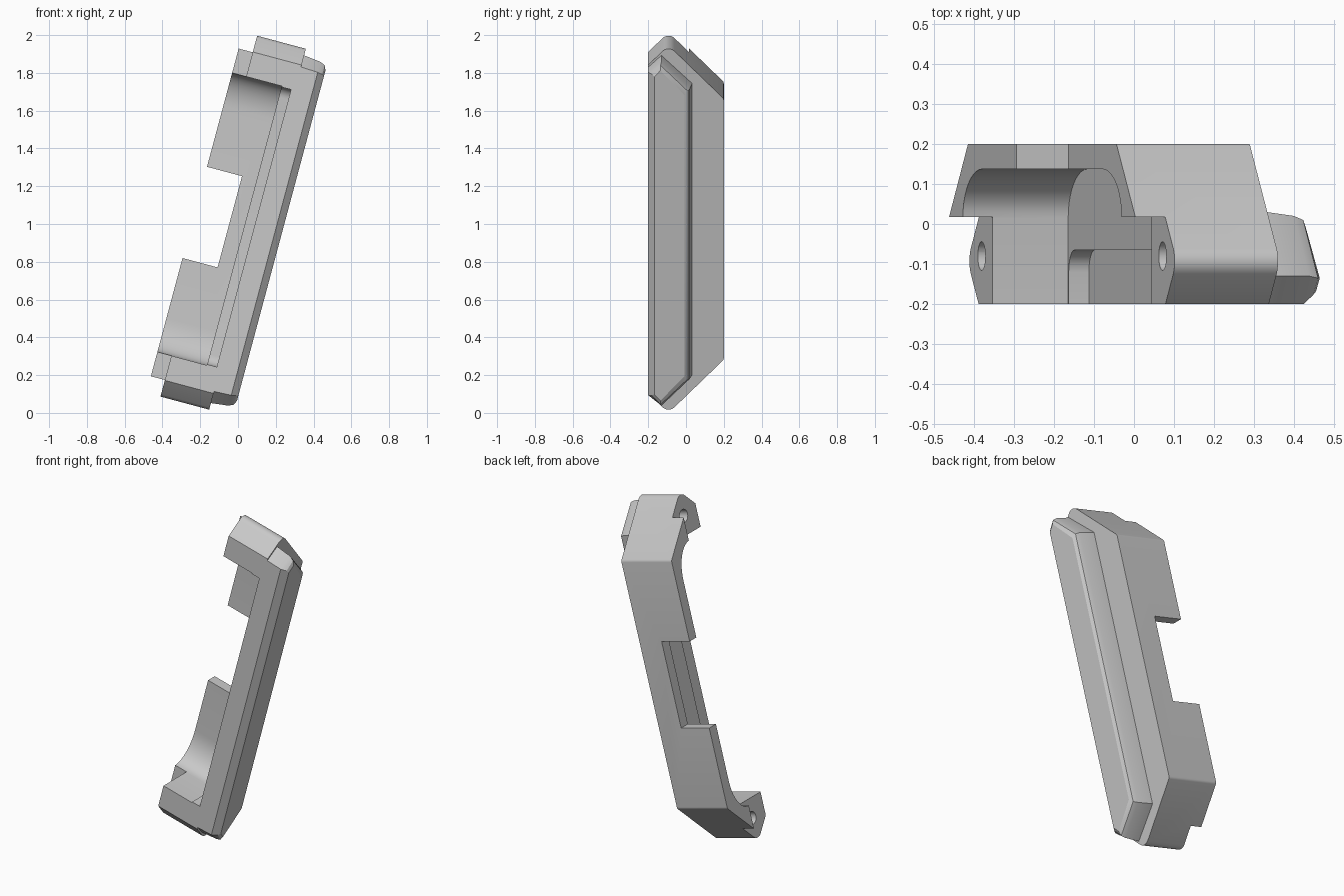
import bpy, bmesh, math
from mathutils import Matrix, Vector

if "Cube" in bpy.data.objects:
    bpy.data.objects.remove(bpy.data.objects["Cube"])

grey = bpy.data.materials.new("plain grey")
grey.use_nodes = True
COLOUR = (0.58, 0.58, 0.58, 1)
grey.diffuse_color = COLOUR
grey.node_tree.nodes["Principled BSDF"].inputs["Base Color"].default_value = COLOUR


def loft(name, sections):
    """Solid through (x, outline) sections; each outline is a list of (y, z)."""
    bm = bmesh.new()
    rings = [[bm.verts.new((x, y, z)) for y, z in pts] for x, pts in sections]
    n = len(rings[0])
    for a, b in zip(rings, rings[1:]):
        for i in range(n):
            j = (i + 1) % n
            bm.faces.new((a[i], a[j], b[j], b[i]))
    bm.faces.new(rings[0][::-1])
    bm.faces.new(rings[-1])
    bmesh.ops.recalc_face_normals(bm, faces=bm.faces)
    mesh = bpy.data.meshes.new(name)
    bm.to_mesh(mesh)
    bm.free()
    mesh.materials.append(grey)
    ob = bpy.data.objects.new(name, mesh)
    bpy.context.collection.objects.link(ob)
    return ob


def extrude(name, x0, x1, outline):
    return loft(name, [(x0, outline), (x1, outline)])


def box(name, x0, x1, y0, y1, z):
    return extrude(name, x0, x1, [(y0, -z), (y1, -z), (y1, z), (y0, z)])


def mirrored(half):
    """Close an upper half outline with its mirror image."""
    return half + [(y, -z) for y, z in reversed(half)]


def fillet(p, corner, q, r, steps=6):
    """Arc points rounding a corner between the directions to p and q."""
    p, c, q = Vector(p), Vector(corner), Vector(q)
    u, v = (p - c).normalized(), (q - c).normalized()
    half = u.angle(v) / 2
    centre = c + (u + v).normalized() * (r / math.sin(half))
    start = (c + u * (r / math.tan(half)) - centre).normalized()
    end = (c + v * (r / math.tan(half)) - centre).normalized()
    points = []
    for i in range(steps + 1):
        t = i / steps * (math.pi / 2 - half) * 2
        sweep = math.pi - 2 * half
        d = (start * math.sin(sweep - t) + end * math.sin(t)) / math.sin(sweep)
        points.append(tuple(centre + d * r))
    return points


def combine(target, tool, operation):
    mod = target.modifiers.new("combine", "BOOLEAN")
    mod.operation, mod.object, mod.solver = operation, tool, "EXACT"
    bpy.context.view_layer.objects.active = target
    bpy.ops.object.modifier_apply(modifier=mod.name)
    bpy.data.objects.remove(tool)


# Main body: six-sided outline with rounded ends
front, apex, back = (-0.2, 0.90), (-0.0925, 1.0075), (0.2, 0.715)
body_half = [front] + fillet(front, apex, back, 0.045)
body_half += fillet(apex, back, (0.2, 0), 0.02, 3)
frame = extrude("bracket_frame", -0.237, 0.107, mirrored(body_half))

# Raised side flange with drafted sides and softened outer rim
flange = loft("side_flange", [
    (x, mirrored([(f, zf), (ya, za), (b, zb)]))
    for x, f, zf, ya, za, b, zb in (
        (0.09, -0.2, 0.89, -0.13, 0.955, 0.035, 0.80),
        (0.20, -0.2, 0.885, -0.13, 0.942, 0.02, 0.795),
        (0.226, -0.178, 0.88, -0.135, 0.93, 0.01, 0.788),
        (0.237, -0.168, 0.87, -0.135, 0.905, -0.008, 0.77))])
combine(frame, flange, "UNION")

# Deep cavity with elliptical ends
arc = [(0.015 + 0.122 * math.sin(t), 0.58 + 0.185 * math.cos(t))
       for t in (i * math.pi / 20 for i in range(11))]
cavity = extrude("cavity_cutter", -0.4, 0.035, mirrored([(-0.3, 0.765)] + arc))
combine(frame, cavity, "DIFFERENCE")

# Shallow shelf beside the cavity
shelf_end = fillet((-0.3, 0.76), (-0.065, 0.76), (-0.065, 0), 0.055)
shelf = extrude("shelf_cutter", -0.1, 0.087, mirrored([(-0.3, 0.76)] + shelf_end))
combine(frame, shelf, "DIFFERENCE")

# Open side notch and rear window
combine(frame, box("notch_cutter", -0.4, -0.16, -0.4, 0.017, 1.2), "DIFFERENCE")
combine(frame, box("window_cutter", -0.4, -0.045, 0.05, 0.4, 0.25), "DIFFERENCE")

# Screw holes in both end walls
for side in (-1, 1):
    ring = [(-0.08 + 0.036 * math.cos(t), side * 0.872 + 0.036 * math.sin(t))
            for t in (i * math.pi / 12 for i in range(24))]
    combine(frame, extrude("hole_cutter", -0.3, 0.02, ring), "DIFFERENCE")

# Lean the finished part and stand it on the floor
frame.data.transform(Matrix.Translation((0, 0, 1)) @ Matrix.Rotation(math.radians(15), 4, "Y"))
frame.select_set(True)
bpy.context.view_layer.objects.active = frame
bpy.ops.object.shade_smooth_by_angle(angle=math.radians(25))
